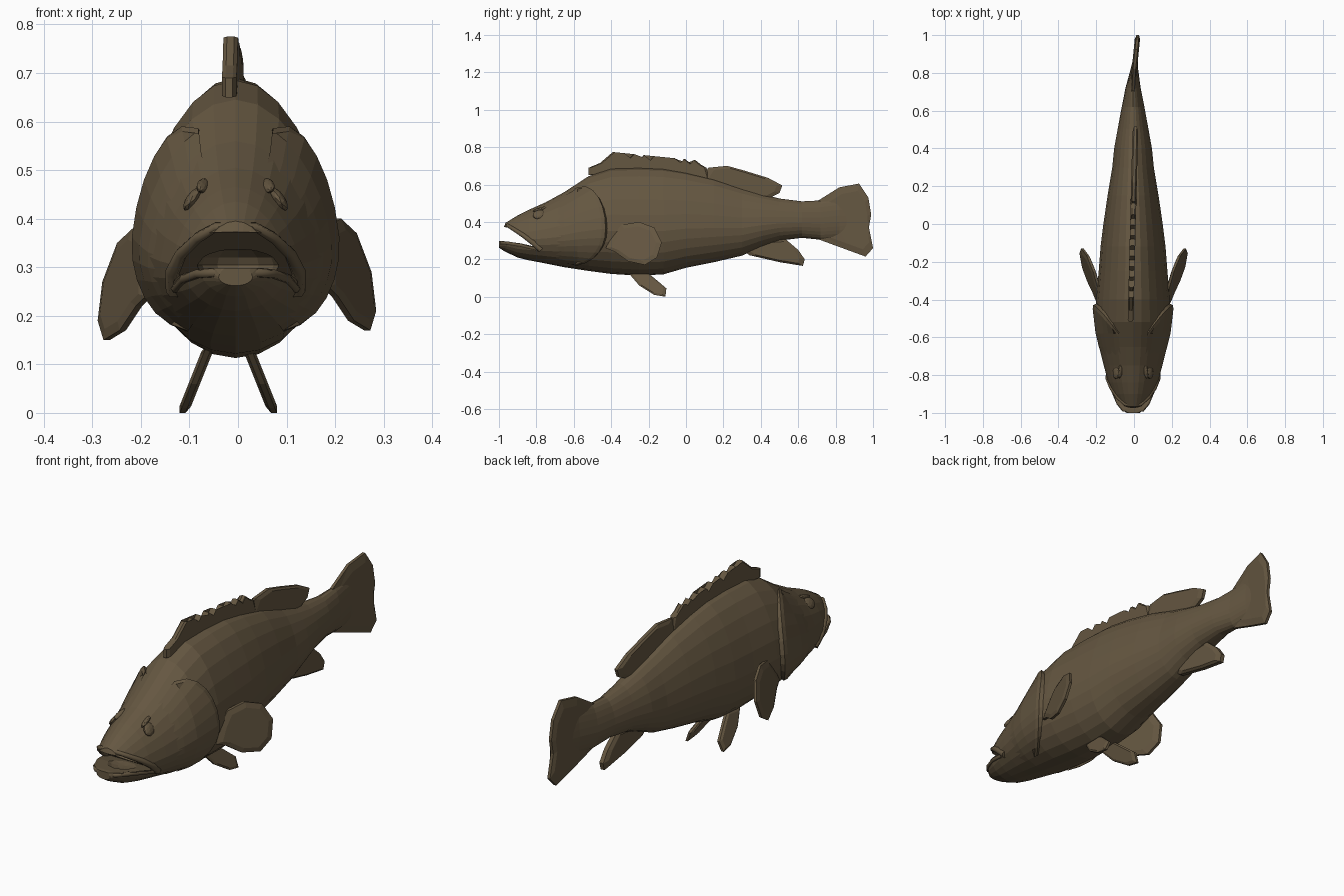
import bpy, bmesh, math
from mathutils import Vector, Matrix

cube = bpy.data.objects.get("Cube")
if cube:
    bpy.data.objects.remove(cube, do_unlink=True)

# Single skin colour
brown = bpy.data.materials.new("olive_brown_skin")
brown.use_nodes = True
skin = (0.13, 0.095, 0.053, 1)
brown.diffuse_color = skin
brown.node_tree.nodes["Principled BSDF"].inputs["Base Color"].default_value = skin
brown.node_tree.nodes["Principled BSDF"].inputs["Roughness"].default_value = 0.9


def add_object(name, bm):
    bmesh.ops.recalc_face_normals(bm, faces=bm.faces)
    mesh = bpy.data.meshes.new(name)
    bm.to_mesh(mesh)
    bm.free()
    mesh.materials.append(brown)
    obj = bpy.data.objects.new(name, mesh)
    bpy.context.collection.objects.link(obj)
    return obj


def bridge(bm, first, second, closed=True):
    count = len(first)
    for i in range(count if closed else count - 1):
        j = (i + 1) % count
        bm.faces.new((first[i], first[j], second[j], second[i]))


# Body stations: y, top, bottom, half width
STATIONS = [
    (-1, .305, .262, .035), (-.965, .395, .24, .075), (-.9, .435, .21, .108),
    (-.84, .465, .195, .13), (-.75, .505, .178, .155), (-.65, .56, .158, .18),
    (-.52, .645, .138, .2), (-.4, .685, .122, .195), (-.25, .69, .113, .182),
    (-.12, .685, .12, .172), (0, .665, .155, .157), (.15, .63, .185, .135),
    (.3, .58, .22, .11), (.4, .55, .265, .1), (.5, .525, .3, .082),
    (.62, .51, .315, .06), (.72, .515, .305, .04), (.82, .53, .31, .02),
    (.9, .5, .34, .008)]


def section(y):
    for a, b in zip(STATIONS, STATIONS[1:]):
        if y <= b[0]:
            t = (y - a[0]) / (b[0] - a[0])
            return [p + (q - p) * t for p, q in zip(a, b)][1:]
    return STATIONS[-1][1:]


def centre_x(y):
    return -.005 + .1 * max(0, y - .75)


def surface(y, angle, scale=1):
    """Point on the egg-shaped body section at y."""
    top, bottom, width = section(y)
    middle = bottom + .41 * (top - bottom)
    s, c = math.sin(angle), math.cos(angle)
    x = width * c * (1 - .12 * max(s, 0))
    z = s * (top - middle if s > 0 else middle - bottom)
    return Vector((centre_x(y) + x * scale, y, middle + z * scale))


def angle_at(y, z):
    top, bottom, width = section(y)
    middle = bottom + .41 * (top - bottom)
    reach = top - middle if z > middle else middle - bottom
    return math.asin(max(-1, min(1, (z - middle) / reach)))


# Body loft
SEGMENTS = 24
bm = bmesh.new()
rings = [[bm.verts.new(surface(s[0], math.tau * i / SEGMENTS)) for i in range(SEGMENTS)]
         for s in STATIONS]
for a, b in zip(rings, rings[1:]):
    bridge(bm, a, b)
bm.faces.new(rings[0])
bm.faces.new(rings[-1])
body = add_object("body", bm)


# Open mouth: a wedge cut plus a throat hollow
def cut(cutter):
    cutter.hide_render = True
    mod = body.modifiers.new("mouth", "BOOLEAN")
    mod.operation, mod.solver, mod.object = "DIFFERENCE", "EXACT", cutter
    bpy.context.view_layer.objects.active = body
    bpy.ops.object.modifier_apply(modifier=mod.name)
    bpy.data.objects.remove(cutter, do_unlink=True)


wedge = [(-1.1, .298), (-.98, .298), (-.88, .285), (-.785, .262), (-.87, .32),
         (-.95, .37), (-1.1, .385)]
bm = bmesh.new()
sides = [[bm.verts.new((x, y, z)) for y, z in wedge] for x in (-.3, .3)]
bridge(bm, *sides)
for side in sides:
    bm.faces.new(side)
cut(add_object("mouth_cutter", bm))

bm = bmesh.new()
bmesh.ops.create_uvsphere(bm, u_segments=12, v_segments=8, radius=1,
                          matrix=Matrix.Translation((0, -.84, .305)) @ Matrix.Diagonal((.085, .1, .04, 1)))
cut(add_object("throat_cutter", bm))


# Lips follow the mouth edge on both sides
def lip(name, line, depth, flare):
    half = []
    for y, z in line:
        p = surface(y, angle_at(y, z), .97)
        half.append((p.x, y, z))
    path = [(2 * centre_x(0) - x, y, z) for x, y, z in half] + half[::-1]
    curve = bpy.data.curves.new(name, "CURVE")
    curve.dimensions = "3D"
    curve.bevel_depth, curve.bevel_resolution = depth, 1
    curve.use_fill_caps = True
    spline = curve.splines.new("POLY")
    spline.points.add(len(path) - 1)
    n = len(half)
    for i, (point, co) in enumerate(zip(spline.points, path)):
        point.co = (*co, 1)
        point.radius = 1 + flare * abs(i - n + .5) / n
    curve.materials.append(brown)
    bpy.context.collection.objects.link(bpy.data.objects.new(name, curve))


lip("upper_lip", [(-.775, .25), (-.82, .29), (-.87, .328), (-.92, .36), (-.955, .382)], .009, 1)
lip("lower_lip", [(-.8, .256), (-.88, .275), (-.95, .286), (-.985, .288)], .01, 0)

# Gill covers: raised plates hugging the cheeks, with a bowed rear edge
for side, name in ((1, "left"), (-1, "right")):
    bm = bmesh.new()
    rows = []
    for i in range(13):
        t = i / 6 - 1
        angle = math.radians(2 + 62 * t)
        edge = -.43 - .15 * t * t
        lift = .09 * (1 - .6 * t * t)
        profile = [(-.72, .98), (-.65, 1.01), (-.58, 1 + lift * .5), (edge - .02, 1 + lift),
                   (edge, 1 + lift * .9), (edge + .015, .94)]
        row = []
        for y, scale in profile:
            p = surface(min(y, edge + .015), angle, scale)
            p.x = centre_x(0) + side * (p.x - centre_x(0))
            row.append(bm.verts.new(p))
        rows.append(row)
    for a, b in zip(rows, rows[1:]):
        bridge(bm, a, b, closed=False)
    add_object(name + "_gill_cover", bm)

# Eyes and brow ridges
for side, name in ((1, "left"), (-1, "right")):
    for part, y, z, size in (("eye", -.785, .44, (.013, .036, .028)),
                             ("brow", -.775, .468, (.014, .045, .01))):
        p = surface(y, angle_at(y, z), .97)
        bm = bmesh.new()
        bmesh.ops.create_icosphere(bm, subdivisions=2, radius=1)
        spin = Matrix.Rotation(math.radians(-35 * side), 4, "Y") @ Matrix.Rotation(.3, 4, "X")
        place = Matrix.Translation((centre_x(0) + side * (p.x - centre_x(0)), y, z))
        bm.transform(place @ spin @ Matrix.Diagonal((*size, 1)))
        add_object(name + "_" + part, bm)


# Fins: outline in y and z, thin at the rim and thicker inside
def fin(name, outline, x_at, thick=.026, inset=.8):
    cy, cz = (sum(v) / len(outline) for v in zip(*outline))
    bm = bmesh.new()

    def ring(scale, offset):
        pts = [(cy + (y - cy) * scale, cz + (z - cz) * scale) for y, z in outline]
        return [bm.verts.new((x_at(y, z) + offset, y, z)) for y, z in pts]

    rims = [ring(1, s * thick * .25) for s in (-1, 1)]
    faces = [ring(inset, s * thick * .5) for s in (-1, 1)]
    bridge(bm, *rims)
    for rim, face in zip(rims, faces):
        bridge(bm, rim, face)
        bm.faces.new(face)
    bmesh.ops.triangulate(bm, faces=bm.faces)
    return add_object(name, bm)


def ridge_x(y, z):
    return -.018 + .025 * (y + .5)


# Spiny dorsal fin with a saw-tooth crest
crest = [(-.52, .65), (-.52, .69), (-.46, .715)]
for i in range(9):
    y = -.39 + .055 * i
    peak = .775 - .1 * i * .055
    crest += [(y, peak), (y + .035, peak - .028)]
crest += [(.11, .69), (.13, .62), (-.1, .66), (-.3, .67)]
fin("spiny_dorsal_fin", crest, ridge_x, .03, .96)

fin("soft_dorsal_fin", [(.08, .63), (.12, .69), (.22, .7), (.31, .675), (.44, .635), (.515, .595),
                        (.5, .555), (.45, .53), (.4, .52), (.2, .59)], ridge_x, .03, .85)
fin("anal_fin", [(.3, .25), (.34, .222), (.5, .185), (.625, .165), (.635, .2), (.6, .25),
                 (.53, .31), (.4, .3)], lambda y, z: 0, .04)
fin("tail_fin", [(.7, .51), (.82, .585), (.925, .605), (.975, .53), (.99, .44), (.978, .37),
                 (1, .26), (.96, .215), (.85, .255), (.7, .31)],
    lambda y, z: centre_x(y), .028)

# Paired fins
pectoral = [(-.43, .26), (-.39, .33), (-.345, .385), (-.25, .4), (-.17, .37), (-.13, .29),
            (-.155, .21), (-.22, .17), (-.31, .19), (-.38, .24)]
pelvic = [(-.31, .13), (-.25, .06), (-.17, .01), (-.11, 0), (-.105, .045), (-.17, .1), (-.22, .14)]
for side, name in ((1, "left"), (-1, "right")):
    drop = .02 if side < 0 else 0
    fin(name + "_pectoral_fin", [(y, z - drop) for y, z in pectoral],
        lambda y, z: side * (.18 + .32 * (y + .4) + .22 * (.3 - z)))
    fin(name + "_pelvic_fin", pelvic,
        lambda y, z: -.02 + side * (.05 + .4 * (.11 - z)), .024)
